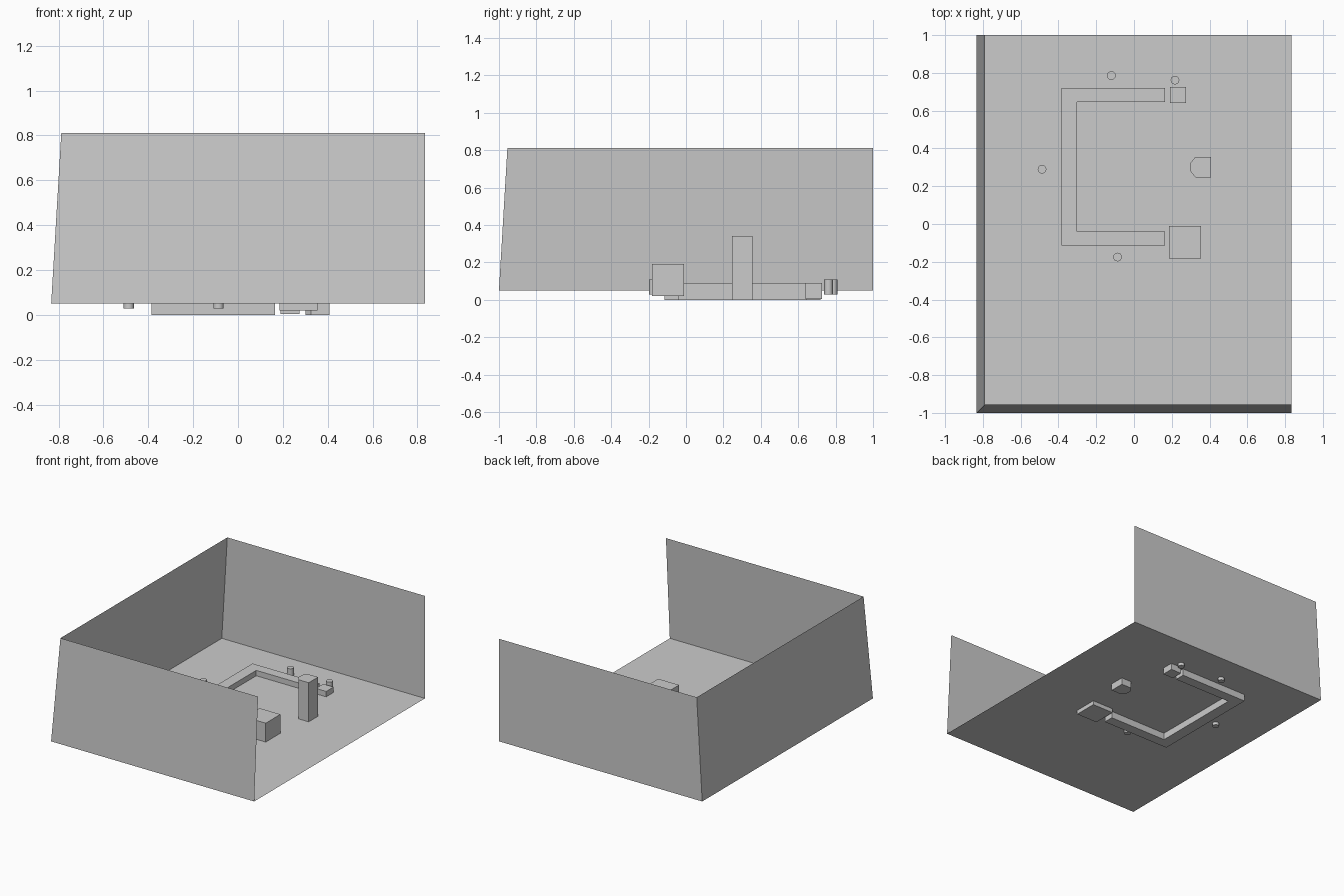
import bpy, bmesh
from math import cos, sin, tau

cube = bpy.data.objects.get("Cube")
if cube:
    bpy.data.objects.remove(cube, do_unlink=True)

grey = bpy.data.materials.new("light_grey")
grey.use_nodes = True
colour = (0.6, 0.6, 0.6, 1)
grey.diffuse_color = colour
grey.node_tree.nodes["Principled BSDF"].inputs["Base Color"].default_value = colour


def finish(name, bm):
    mesh = bpy.data.meshes.new(name)
    bm.to_mesh(mesh)
    bm.free()
    mesh.materials.append(grey)
    obj = bpy.data.objects.new(name, mesh)
    bpy.context.collection.objects.link(obj)
    return obj


def prism(name, outline, z0, z1):
    """Extrude a flat outline upwards into a closed solid."""
    bm = bmesh.new()
    base = bm.faces.new([bm.verts.new((x, y, z0)) for x, y in outline])
    top = bmesh.ops.extrude_face_region(bm, geom=[base], use_keep_orig=True)["geom"]
    moved = [v for v in top if isinstance(v, bmesh.types.BMVert)]
    bmesh.ops.translate(bm, verts=moved, vec=(0, 0, z1 - z0))
    bmesh.ops.recalc_face_normals(bm, faces=bm.faces)
    return finish(name, bm)


def block(name, x0, x1, y0, y1, z0, z1):
    return prism(name, [(x0, y0), (x1, y0), (x1, y1), (x0, y1)], z0, z1)


# Room shell: thin floor, two leaning walls and an upright back wall
W, D, FLOOR, TOP, LEAN = 0.833, 1.0, 0.05, 0.81, 0.045
bm = bmesh.new()
low = [bm.verts.new((x, y, FLOOR)) for x, y in ((W, -D), (-W, -D), (-W, D), (W, D))]
high = [bm.verts.new((x, y, TOP)) for x, y in
        ((W, -D + LEAN), (-W + LEAN, -D + LEAN), (-W + LEAN, D), (W, D))]
bm.faces.new(low[::-1])
for i in range(3):
    bm.faces.new((low[i + 1], low[i], high[i], high[i + 1]))
finish("room_shell", bm)

# Low C-shaped bench sunk through the floor
prism("c_shaped_bench", [(0.165, -0.115), (0.165, -0.04), (-0.302, -0.04), (-0.302, 0.645),
                         (0.165, 0.645), (0.165, 0.72), (-0.385, 0.72), (-0.385, -0.115)],
      0.0, 0.09)

# Boxes at the bench ends
block("small_box", 0.19, 0.275, 0.64, 0.726, 0.003, 0.09)
block("large_box", 0.184, 0.355, -0.182, -0.01, 0.02, 0.19)

# Tall pillar with two clipped corners
prism("pillar", [(0.407, 0.247), (0.407, 0.356), (0.325, 0.356),
                 (0.3, 0.325), (0.3, 0.278), (0.325, 0.247)], 0.0, 0.34)

# Round stools around the bench
for i, (x, y) in enumerate([(-0.12, 0.786), (0.217, 0.762), (-0.487, 0.29), (-0.087, -0.175)]):
    ring = [(x + 0.023 * cos(tau * k / 16), y + 0.023 * sin(tau * k / 16)) for k in range(16)]
    stool = prism(f"stool_{i + 1}", ring, 0.028, 0.107)
    for face in stool.data.polygons:
        face.use_smooth = abs(face.normal.z) < 0.5
    for edge in stool.data.edges:
        a, b = (stool.data.vertices[v].co for v in edge.vertices)
        edge.use_edge_sharp = abs(a.z - b.z) < 0.001
